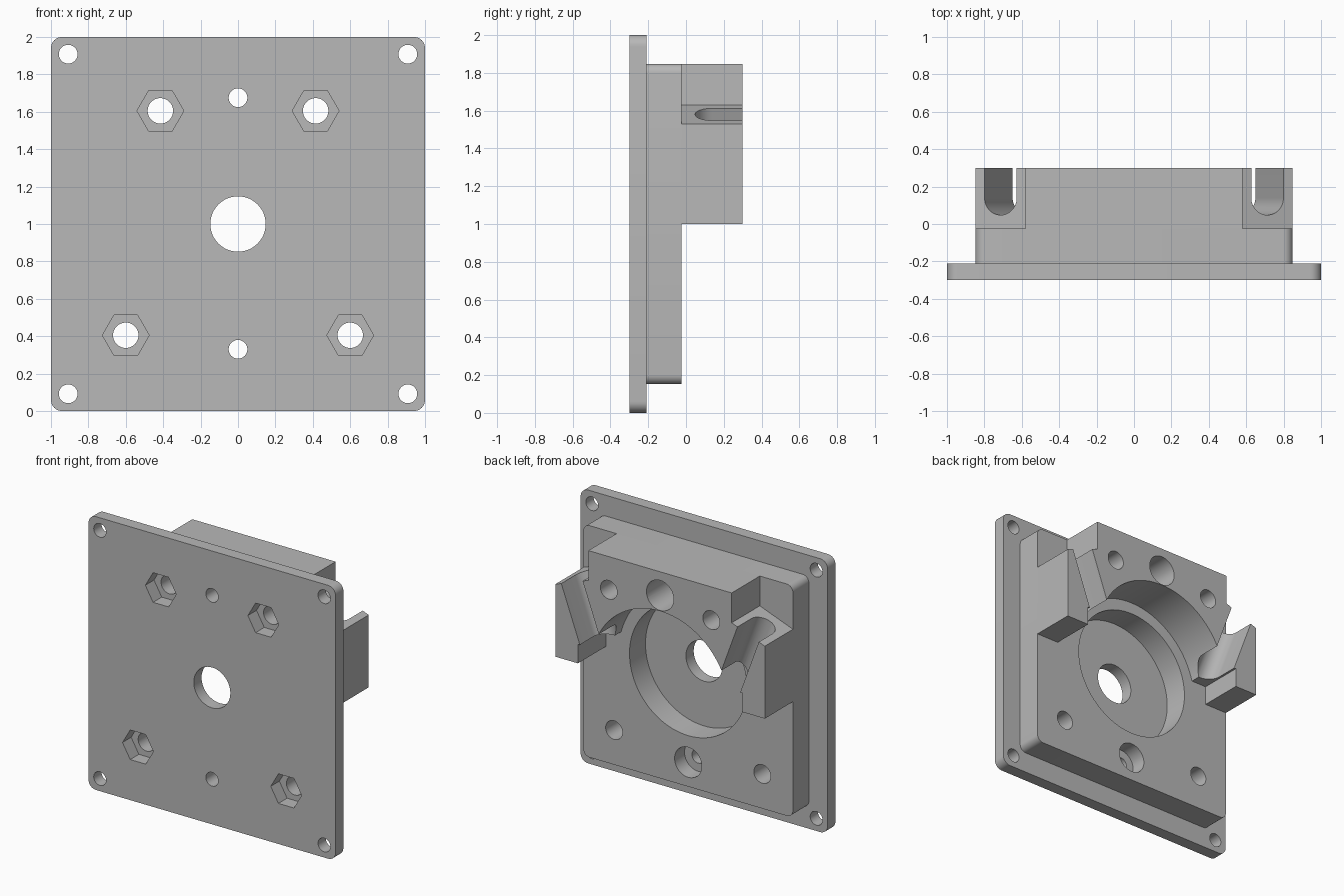
import bpy
import bmesh
from math import cos, sin, pi
from mathutils import Matrix, Vector

if "Cube" in bpy.data.objects:
    bpy.data.objects.remove(bpy.data.objects["Cube"])

grey = bpy.data.materials.new("plain_grey")
grey.use_nodes = True
colour = (0.48, 0.48, 0.48, 1)
grey.diffuse_color = colour
grey.node_tree.nodes["Principled BSDF"].inputs["Base Color"].default_value = colour


def prism(name, outline, y0, y1, matrix=None):
    """Extrude an (x, z) outline from y0 to y1."""
    bm = bmesh.new()
    near = [bm.verts.new((x, y0, z)) for x, z in outline]
    far = [bm.verts.new((x, y1, z)) for x, z in outline]
    bm.faces.new(near)
    bm.faces.new(far)
    n = len(outline)
    for i in range(n):
        j = (i + 1) % n
        bm.faces.new((near[i], near[j], far[j], far[i]))
    if matrix:
        bm.transform(matrix)
    bmesh.ops.recalc_face_normals(bm, faces=bm.faces)
    mesh = bpy.data.meshes.new(name)
    bm.to_mesh(mesh)
    bm.free()
    mesh.materials.append(grey)
    obj = bpy.data.objects.new(name, mesh)
    bpy.context.scene.collection.objects.link(obj)
    return obj


def ngon(x, z, r, n=48):
    return [(x + r * cos(2 * pi * i / n), z + r * sin(2 * pi * i / n)) for i in range(n)]


def rounded_rect(half, r, cz=1.0, steps=8):
    points = []
    for q, (sx, sz) in enumerate([(1, 1), (-1, 1), (-1, -1), (1, -1)]):
        for i in range(steps + 1):
            a = (q + i / steps) * pi / 2
            points.append((sx * (half - r) + r * cos(a), cz + sz * (half - r) + r * sin(a)))
    return points


def mirrored(half):
    """Complete a right-hand outline, listed bottom to top."""
    return half + [(-x, z) for x, z in reversed(half)]


def carve(obj, cutters):
    for cutter in cutters:
        cutter.hide_render = True
        mod = obj.modifiers.new("cut", "BOOLEAN")
        mod.operation = "DIFFERENCE"
        mod.solver = "EXACT"
        mod.object = cutter
    bpy.context.view_layer.update()
    graph = bpy.context.evaluated_depsgraph_get()
    result = bpy.data.meshes.new_from_object(obj.evaluated_get(graph))
    obj.modifiers.clear()
    obj.data = result
    for cutter in cutters:
        bpy.data.objects.remove(cutter)
    bpy.ops.object.select_all(action="DESELECT")
    obj.select_set(True)
    bpy.context.view_layer.objects.active = obj
    bpy.ops.object.shade_smooth_by_angle(angle=pi / 6)


def hole(x, z, r, y0=-1, y1=1, n=48):
    return prism("hole_cutter", ngon(x, z, r, n), y0, y1)


bolts = [(s * x, z) for s in (1, -1) for x, z in ((0.415, 1.605), (0.6, 0.405))]
pins = [(0, 1.675), (0, 0.33)]
FRONT, PLATE, STEP, BACK = -0.30, -0.21, -0.025, 0.30


def bolt_and_pin_holes():
    cuts = [hole(x, z, 0.068) for x, z in bolts]
    cuts += [hole(x, z, 0.125, -1, -0.2, 6) for x, z in bolts]
    cuts += [hole(x, z, 0.05) for x, z in pins]
    return cuts


# Front plate with corner screw holes and centre opening
plate = prism("face_plate", rounded_rect(1.0, 0.06), FRONT, PLATE)
corners = [hole(sx * 0.908, 1 + sz * 0.908, 0.05) for sx in (1, -1) for sz in (1, -1)]
carve(plate, bolt_and_pin_holes() + corners + [hole(0, 1, 0.148)])

# Square boss behind the plate, with round pocket and counterbores
boss = prism("square_boss", rounded_rect(0.848, 0.05), PLATE, STEP)
counterbores = [hole(x, z, 0.11, -0.14, 1) for x, z in pins]
carve(boss, bolt_and_pin_holes() + counterbores + [hole(0, 1, 0.475, n=96)])

# Upper clamp block with notched shoulders
clamp = prism("clamp_block", mirrored(
    [(0.848, 1.0), (0.848, 1.53), (0.58, 1.63), (0.58, 1.848)]), STEP, BACK)
cuts = [hole(x, z, 0.068) for x, z in bolts if z > 1]
cuts.append(hole(0, 1.675, 0.11))
cuts.append(hole(0, 1, 0.56, n=96))
cuts.append(prism("jaw_cutter", mirrored([(0.665, 0.9), (0.665, 1.14)]), -1, 1))

# Slanted round-bottomed channels between the block and its side jaws
r = 0.092
arc = [(r * cos(pi + pi * i / 24), r * sin(pi + pi * i / 24)) for i in range(25)]
channel = arc + [(r, 0.5), (-r, 0.5)]
for s in (1, -1):
    along = Vector((s * 0.345, 0, 0.938)).normalized()
    across = Vector((along.z, 0, -along.x))
    frame = Matrix((across, along, Vector((0, 1, 0)))).transposed().to_4x4()
    frame.translation = (s * 0.713, 0.14, 1.58)
    cuts.append(prism("channel_cutter", channel, -0.5, 0.5, frame))
carve(clamp, cuts)
